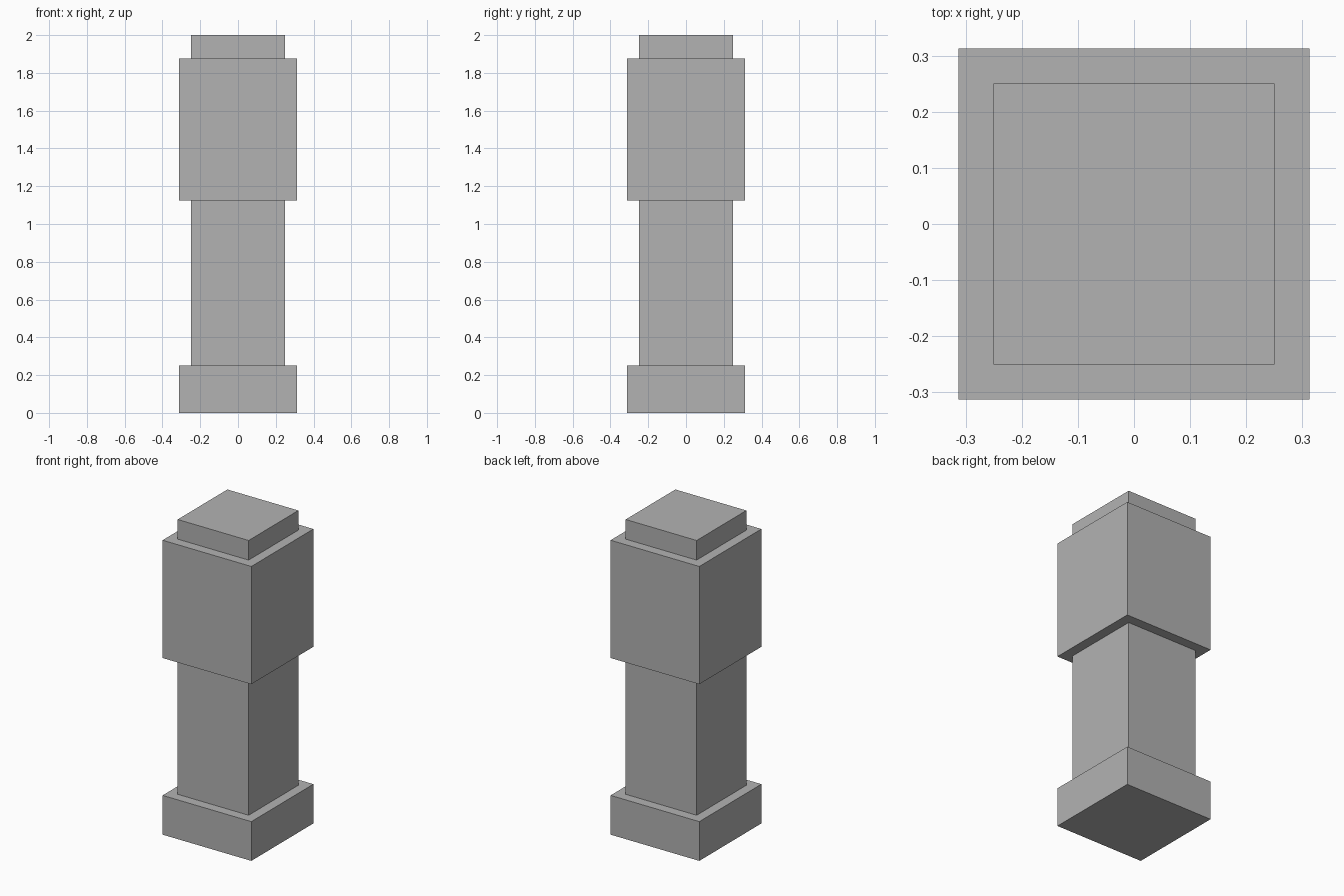
import bpy

if "Cube" in bpy.data.objects:
    bpy.data.objects.remove(bpy.data.objects["Cube"])

stone = bpy.data.materials.new("stone_grey")
stone.diffuse_color = (0.448, 0.448, 0.448, 1.0)
stone.use_nodes = True
stone.node_tree.nodes["Principled BSDF"].inputs["Base Color"].default_value = stone.diffuse_color


def block(name, width, bottom, top):
    """Square block centred on the vertical axis."""
    bpy.ops.mesh.primitive_cube_add(size=1, location=(0, 0, (bottom + top) / 2))
    obj = bpy.context.object
    obj.name = name
    obj.scale = (width, width, top - bottom)
    bpy.ops.object.transform_apply(location=False, rotation=False, scale=True)
    obj.data.materials.append(stone)
    return obj


WIDE, NARROW = 0.625, 0.5

block("base", WIDE, 0.0, 0.25)         # plinth
block("shaft", NARROW, 0.25, 1.125)    # slim column
block("head", WIDE, 1.125, 1.875)      # wide upper block
block("cap", NARROW, 1.875, 2.0)       # thin top slab
